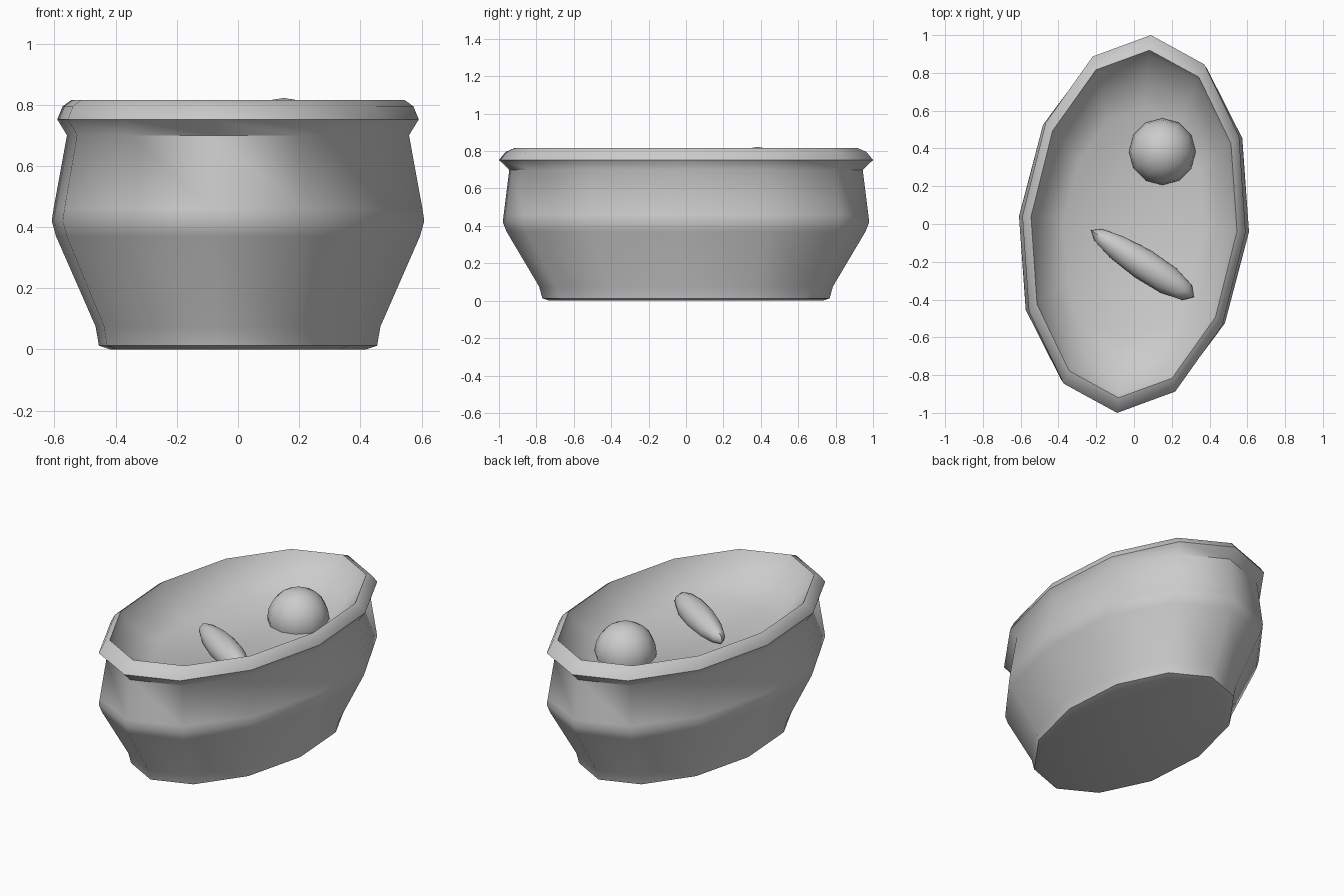
import bpy, bmesh, math

if "Cube" in bpy.data.objects:
    bpy.data.objects.remove(bpy.data.objects["Cube"])

SIDES = 12


def finish(name, bm, angle):
    bmesh.ops.recalc_face_normals(bm, faces=bm.faces)
    mesh = bpy.data.meshes.new(name)
    bm.to_mesh(mesh)
    bm.free()
    ob = bpy.data.objects.new(name, mesh)
    bpy.context.collection.objects.link(ob)
    bpy.ops.object.select_all(action='DESELECT')
    ob.select_set(True)
    bpy.context.view_layer.objects.active = ob
    bpy.ops.object.shade_smooth_by_angle(angle=math.radians(angle))
    return ob


def oval_ring(bm, rx, ry, z):
    # slightly turned twelve-sided oval
    ring = []
    for i in range(SIDES):
        t = 2 * math.pi * i / SIDES
        x = rx * (0.15 * math.cos(t) + 0.995 * math.sin(t))
        y = ry * (math.cos(t) - 0.042 * math.sin(t))
        ring.append(bm.verts.new((x, y, z)))
    return ring


def lofted(name, profile, angle):
    bm = bmesh.new()
    rings = [oval_ring(bm, *p) for p in profile]
    for a, b in zip(rings, rings[1:]):
        for i in range(SIDES):
            j = (i + 1) % SIDES
            bm.faces.new((a[i], a[j], b[j], b[i]))
    bm.faces.new(rings[0])
    bm.faces.new(rings[-1])
    return finish(name, bm, angle)


def lump(name, loc, size, turn=0.0, taper=0.0, seg=12, rings=10):
    bm = bmesh.new()
    bmesh.ops.create_uvsphere(bm, u_segments=seg, v_segments=rings, radius=1)
    c, s = math.cos(turn), math.sin(turn)
    for v in bm.verts:
        k = 1 + taper * v.co.x
        x, y, z = v.co.x * size[0], v.co.y * size[1] * k, v.co.z * size[2] * k
        v.co = (loc[0] + c * x - s * y, loc[1] + s * x + c * y, loc[2] + z)
    return finish(name, bm, 50)


# bowl: foot, belly, neck, rolled rim, inner wall down to the floor
lofted("bowl", [
    (0.42, 0.73, 0.0), (0.457, 0.768, 0.012), (0.468, 0.785, 0.075),
    (0.598, 0.96, 0.37), (0.612, 0.98, 0.42), (0.606, 0.975, 0.46),
    (0.562, 0.945, 0.70), (0.594, 1.0, 0.752), (0.576, 0.965, 0.795),
    (0.548, 0.92, 0.815), (0.53, 0.89, 0.77), (0.46, 0.77, 0.68),
    (0.37, 0.62, 0.62)], 50)

# contents: round ball and long pellet half sunk in the floor
lump("ball", (0.15, 0.383, 0.645), (0.177, 0.177, 0.177))
lump("long_pellet", (0.045, -0.21, 0.65), (0.325, 0.083, 0.083),
     turn=math.radians(-33), taper=0.15)
